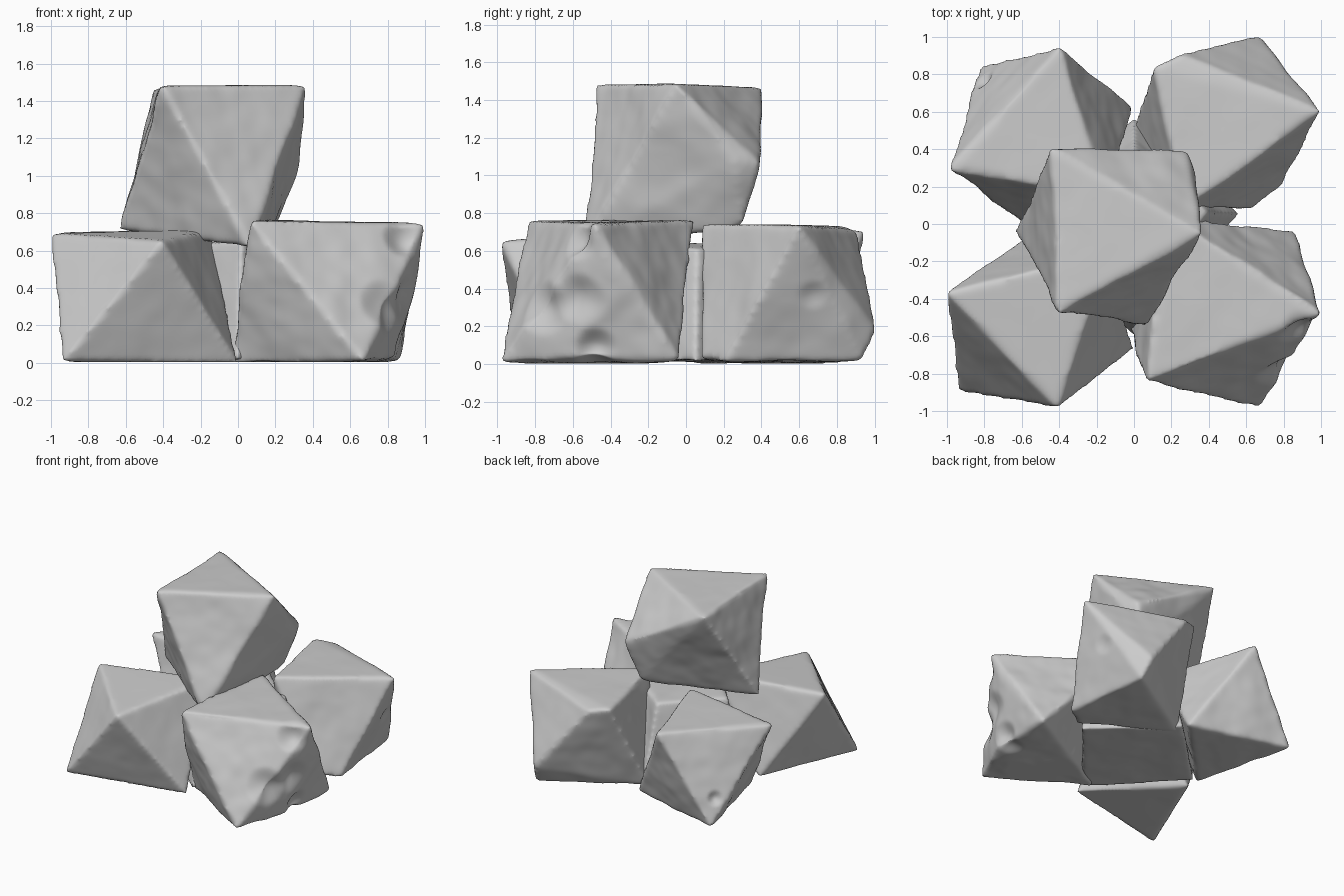
import bpy
import bmesh
from mathutils import Vector, noise

cube = bpy.data.objects.get("Cube")
if cube:
    bpy.data.objects.remove(cube)

stone = bpy.data.materials.new("pale grey stone")
stone.use_nodes = True
stone.diffuse_color = (0.6, 0.6, 0.6, 1)
stone.node_tree.nodes["Principled BSDF"].inputs["Base Color"].default_value = (0.6, 0.6, 0.6, 1)


def crystal(name, corners, dents=(), rough=0.01, swell=1.045):
    """Worn stone: convex hull of the corners, remeshed, softened, roughened and dented."""
    pts = [Vector(c) for c in corners]
    mid = sum(pts, Vector()) / len(pts)
    bm = bmesh.new()
    for p in pts:
        bm.verts.new(mid + (p - mid) * swell)
    hull = bmesh.ops.convex_hull(bm, input=bm.verts)
    spare = [g for g in hull["geom_interior"] if isinstance(g, bmesh.types.BMVert)]
    bmesh.ops.delete(bm, geom=spare, context="VERTS")
    bmesh.ops.recalc_face_normals(bm, faces=bm.faces)
    mesh = bpy.data.meshes.new(name)
    bm.to_mesh(mesh)
    bm.free()
    obj = bpy.data.objects.new(name, mesh)
    bpy.context.collection.objects.link(obj)

    # Even mesh with rounded edges
    remesh = obj.modifiers.new("remesh", "REMESH")
    remesh.mode = "VOXEL"
    remesh.voxel_size = 0.018
    soften = obj.modifiers.new("soften", "SMOOTH")
    soften.factor = 0.5
    soften.iterations = 10
    worn = bpy.data.meshes.new_from_object(obj.evaluated_get(bpy.context.evaluated_depsgraph_get()))
    obj.modifiers.clear()
    obj.data = worn
    bpy.data.meshes.remove(mesh)

    # Gently uneven surface, calmer on top, then local dents
    normals = [v.normal.copy() for v in worn.vertices]
    for v, n in zip(worn.vertices, normals):
        p = v.co.copy()
        amount = rough * (0.3 if n.z > 0.8 else 1)
        v.co += n * amount * (noise.noise(p * 3.5) + 0.3 * noise.noise(p * 9))
        for centre, radius, depth in dents:
            d = (p - Vector(centre)).length / radius
            if d < 1:
                v.co -= n * depth * (1 - d * d) ** 2
        v.co.z = max(v.co.z, 0.004)
    worn.materials.clear()
    worn.materials.append(stone)
    for f in worn.polygons:
        f.use_smooth = True
        f.material_index = 0


# Four base stones: upper corners, then lower corners
crystal("front_right_stone", [
    (-0.99, -0.37, 0.68), (-0.41, -0.97, 0.64), (-0.16, -0.17, 0.70),
    (-0.92, -0.88, 0.02), (-0.02, -0.66, 0.01), (-0.6, -0.1, 0.02)], rough=0.006)

crystal("front_left_stone", [
    (0.08, -0.83, 0.745), (0.98, -0.48, 0.73), (0.21, 0.02, 0.745), (0.95, -0.42, 0.5),
    (0.67, -0.96, 0.02), (0.85, -0.05, 0.03), (-0.01, -0.53, 0.01), (0.83, -0.6, 0.04)],
    dents=[((0.88, -0.55, 0.66), 0.13, 0.05), ((0.78, -0.75, 0.3), 0.16, 0.05),
           ((0.85, -0.55, 0.35), 0.16, 0.05), ((0.8, -0.48, 0.1), 0.14, 0.07)], rough=0.018)

crystal("back_left_stone", [
    (0.12, 0.83, 0.715), (0.25, 0.9, 0.69), (0.98, 0.6, 0.72), (0.27, 0.1, 0.725),
    (0.66, 0.99, 0.18), (0.7, 0.92, 0.03), (0.78, 0.22, 0.03), (0.62, 0.1, 0.04),
    (0.01, 0.5, 0.02)], dents=[((0.82, 0.67, 0.38), 0.1, 0.02)])

crystal("back_right_stone", [
    (-0.97, 0.3, 0.68), (-0.4, 0.93, 0.695), (-0.16, 0.16, 0.70),
    (-0.81, 0.84, 0.02), (-0.02, 0.62, 0.02), (-0.6, 0.03, 0.02)],
    dents=[((-0.77, 0.74, 0.2), 0.08, 0.06)], rough=0.014)

# Stone resting on the four
crystal("top_stone", [
    (-0.43, 0.39, 1.45), (0.35, -0.05, 1.47), (-0.39, -0.45, 1.465),
    (0.27, 0.38, 1.06), (0.32, 0.25, 1.08), (0.2, 0.29, 0.74),
    (-0.61, -0.03, 0.73), (0.06, -0.52, 0.64)], rough=0.014)

# Central fill joining the base stones up to the stone above
crystal("core_fill", [
    (0, -0.58, 0.03), (0.54, 0.05, 0.03), (0, 0.55, 0.03), (-0.56, 0, 0.03),
    (0.02, -0.42, 0.64), (0.38, 0.06, 0.6), (0, 0.36, 0.62), (-0.36, 0, 0.62)])
